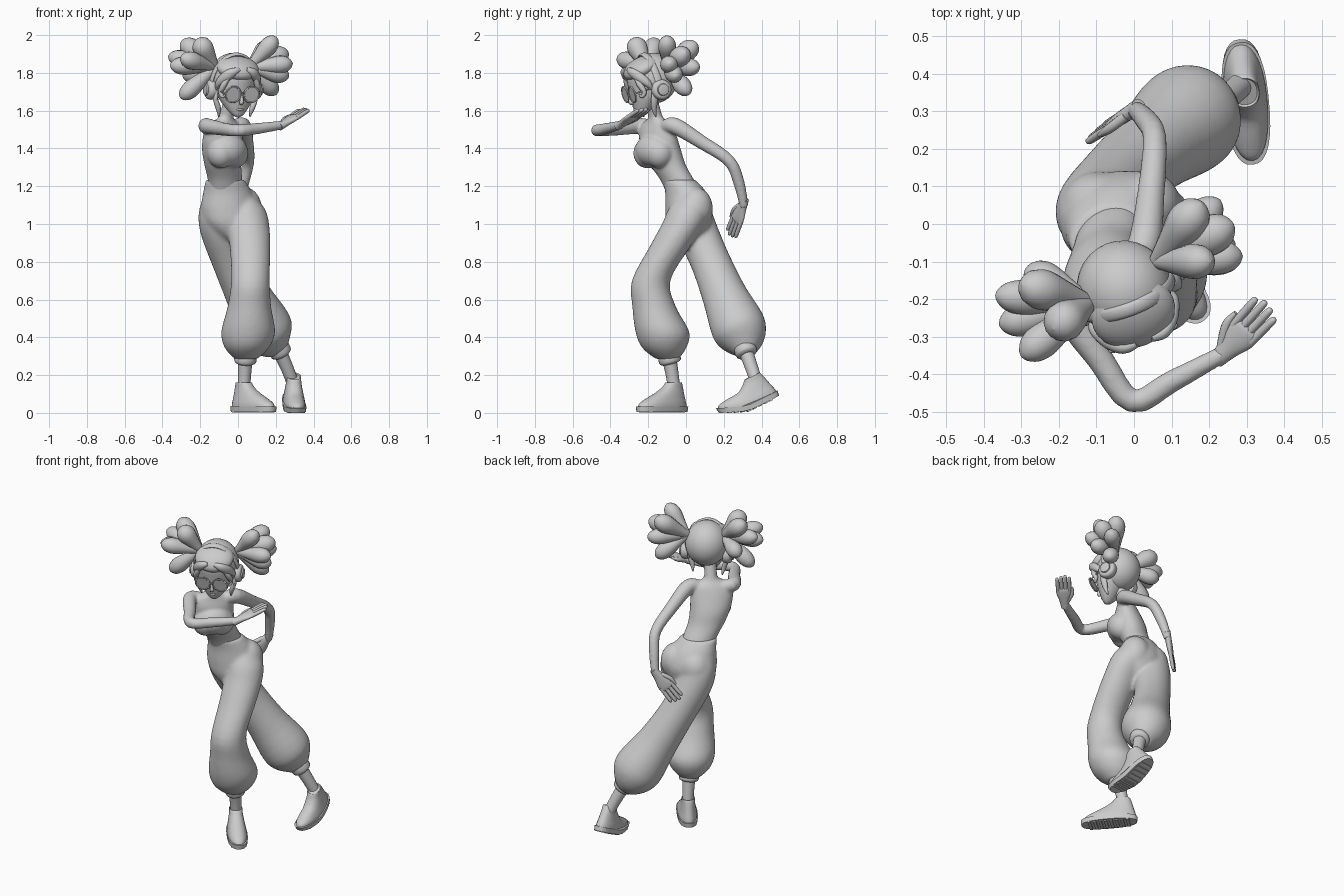
import bpy, bmesh, math
from mathutils import Vector, Matrix, Euler

old = bpy.data.objects.get("Cube")
if old:
    bpy.data.objects.remove(old)

grey = bpy.data.materials.new("plain grey")
grey.use_nodes = True
COLOR = (0.6, 0.6, 0.6, 1)
grey.diffuse_color = COLOR
grey.node_tree.nodes["Principled BSDF"].inputs["Base Color"].default_value = COLOR


def yaw(deg):
    a = math.radians(deg)
    return Vector((math.cos(a), math.sin(a), 0))


def finish(name, bm, matrix=None, voxel=0, smooth=0):
    """Turn a bmesh into a smooth object, optionally fused by remeshing."""
    bmesh.ops.recalc_face_normals(bm, faces=bm.faces)
    if matrix:
        bm.transform(matrix)
    me = bpy.data.meshes.new(name)
    bm.to_mesh(me)
    bm.free()
    me.materials.append(grey)
    ob = bpy.data.objects.new(name, me)
    bpy.context.collection.objects.link(ob)
    bpy.ops.object.select_all(action='DESELECT')
    ob.select_set(True)
    bpy.context.view_layer.objects.active = ob
    bpy.ops.object.shade_smooth_by_angle(angle=math.radians(50))
    if voxel:
        me.shade_smooth()
        rm = ob.modifiers.new("fuse", 'REMESH')
        rm.mode, rm.voxel_size, rm.use_smooth_shade = 'VOXEL', voxel, True
        sm = ob.modifiers.new("soften", 'SMOOTH')
        sm.factor, sm.iterations = 0.5, smooth
    return ob


def spline(rings, steps):
    """Catmull-Rom through rings of any number of values."""
    p = [rings[0]] + list(rings) + [rings[-1]]
    out = []
    for i in range(1, len(p) - 2):
        for s in range(steps):
            t = s / steps
            out.append([0.5 * (2 * b + (c - a) * t + (2 * a - 5 * b + 4 * c - d) * t * t
                               + (3 * b - a - 3 * c + d) * t ** 3)
                        for a, b, c, d in zip(*p[i - 1:i + 3])])
    return out + [list(rings[-1])]


def loft(bm, rings, side=(1, 0, 0), level=False, steps=4, seg=20, power=1.0):
    """Skin elliptical rings (x, y, z, half width[, half depth]) along a path."""
    rings = [r if len(r) == 5 else (*r, r[3]) for r in rings]
    pts = spline(rings, steps)
    side, loops = Vector(side), []
    for i, p in enumerate(pts):
        c = Vector(p[:3])
        t = Vector((0, 0, 1)) if level else (
            Vector(pts[min(i + 1, len(pts) - 1)][:3]) - Vector(pts[max(i - 1, 0)][:3])).normalized()
        u = (side - t * side.dot(t)).normalized()
        v = t.cross(u)
        ring = []
        for k in range(seg):
            a = math.tau * k / seg
            ca, sa = math.cos(a), math.sin(a)
            ca, sa = (math.copysign(abs(q) ** power, q) for q in (ca, sa))
            ring.append(bm.verts.new(c + u * ca * max(p[3], .001) + v * sa * max(p[4], .001)))
        loops.append(ring)
    for a, b in zip(loops, loops[1:]):
        for k in range(seg):
            n = (k + 1) % seg
            bm.faces.new((a[k], a[n], b[n], b[k]))
    bm.faces.new(loops[0][::-1])
    bm.faces.new(loops[-1])


def ball(bm, c, r, rot=(0, 0, 0)):
    m = Matrix.LocRotScale(Vector(c), Euler(rot), Vector(r))
    bmesh.ops.create_uvsphere(bm, u_segments=28, v_segments=18, radius=1, matrix=m)


def teardrop(bm, root, tip, r):
    a, b = Vector(root), Vector(tip)
    prof = ((0, .4), (.3, .68), (.65, 1), (.85, .86), (.96, .45), (1, .02))
    loft(bm, [(*a.lerp(b, t), r * k) for t, k in prof], (.3, .5, .8), seg=14)


def hand(name, wrist, tip, spread):
    """Palm, four fingers side by side and a thumb."""
    bm = bmesh.new()
    w, d = Vector(wrist), Vector(tip) - Vector(wrist)
    s = Vector(spread)
    s = (s - d * s.dot(d) / d.length_squared).normalized()
    at = lambda t, o: w + d * t + s * o
    loft(bm, [(*at(-.12, 0), .021, .021), (*at(.12, 0), .03, .019),
              (*at(.36, 0), .044, .017), (*at(.52, 0), .043, .013), (*at(.57, 0), .03, .004)], s)
    for i in range(4):
        o = (i - 1.5) * .022
        end = 1.02 - .06 * abs(i - 1.3)
        loft(bm, [(*at(.42, o), .0115), (*at(.72, o * 1.05), .0115),
                  (*at(end - .04, o * 1.1), .0095), (*at(end, o * 1.1), .003)], s, seg=10)
    loft(bm, [(*at(.1, -.018), .014), (*at(.36, -.046), .013), (*at(.58, -.05), .006)], s, seg=10)
    finish(name, bm)


# Torso, neck and arms fused into one body
body = bmesh.new()
turn = yaw(42)
loft(body, [(-.06, 0, 1.13, .10, .08), (-.068, -.045, 1.23, .1, .08), (-.08, -.095, 1.31, .108, .083),
            (-.083, -.13, 1.39, .12, .09), (-.08, -.15, 1.47, .124, .075), (-.075, -.155, 1.525, .108, .055),
            (-.065, -.16, 1.56, .045, .04), (-.055, -.17, 1.6, .037, .037), (-.04, -.185, 1.66, .037, .037)],
     turn, level=True, seg=28)
for c in ((-.09, -.205, 1.375), (-.017, -.14, 1.375)):
    ball(body, c, (.072, .074, .08))
ball(body, (-.045, -.18, 1.39), (.105, .077, .085), (0, 0, math.radians(42)))
loft(body, [(-.13, -.19, 1.51, .037), (-.17, -.24, 1.52, .042), (-.09, -.36, 1.505, .036),
            (-.005, -.472, 1.495, .032), (.1, -.42, 1.505, .03), (.24, -.345, 1.525, .023)], (0, 0, 1))
loft(body, [(-.02, -.11, 1.51, .037), (.025, -.06, 1.52, .044), (.045, .08, 1.435, .037),
            (.055, .228, 1.335, .032), (.03, .28, 1.22, .03), (0, .308, 1.09, .023)], (1, 0, 0))
finish("body", body, voxel=.007, smooth=10)
hand("right_hand", (.235, -.348, 1.525), (.36, -.215, 1.61), (.7, -.7, 0))
hand("left_hand", (0, .305, 1.11), (-.11, .235, .935), (.5, .5, -.6))

# Baggy trousers
pants = bmesh.new()
loft(pants, [(-.069, -.038, 1.235, .104, .084), (-.055, -.002, 1.17, .132, .105), (-.045, .016, 1.08, .155, .122),
             (-.035, .012, 1.0, .14, .113), (-.025, .01, .93, .08, .08), (-.02, .01, .9, .02, .02)],
     yaw(20), level=True, seg=28)
ball(pants, (.035, .05, 1.085), (.09, .092, .11))
ball(pants, (-.095, .048, 1.07), (.1, .092, .11))
loft(pants, [(.02, .015, 1.15, .065), (.04, .01, 1.08, .103), (.052, -.015, 1.0, .113), (.064, -.085, .88, .108),
             (.066, -.185, .7, .102), (.06, -.168, .56, .116), (.054, -.125, .43, .143),
             (.047, -.115, .345, .118), (.042, -.1, .285, .06)], (1, 0, 0), level=True, seg=28)
loft(pants, [(-.09, .015, 1.12, .09), (-.1, .025, 1.06, .108), (-.09, .055, .97, .11), (-.03, .13, .8, .106),
             (.055, .205, .62, .12), (.138, .275, .46, .146), (.177, .306, .385, .121),
             (.215, .325, .325, .058)], (1, 0, 0), seg=28)
finish("trousers", pants, voxel=.01, smooth=10)

# Cuffs and bare ankles
for side_name, top, low, foot in (("left", (.041, -.093, .31), (.038, -.08, .26), (.03, -.06, .1)),
                                  ("right", (.205, .305, .36), (.235, .325, .305), (.3, .385, .13))):
    bm = bmesh.new()
    a, b = Vector(top), Vector(low)
    loft(bm, [(*a, .05), (*a.lerp(b, .3), .059), (*a.lerp(b, .8), .057), (*b, .042)])
    finish(side_name + "_cuff", bm)
    bm = bmesh.new()
    loft(bm, [(*a, .04), (*b.lerp(Vector(foot), .4), .034), (*foot, .033)])
    finish(side_name + "_ankle", bm)

# Shoes with a ridged sole; the trailing foot bends at the toes
for side_name, pos, turn_z, pitch, bend in (("left", (.07, -.113, .006), 40, 0, 0),
                                            ("right", (.295, .362, .028), 6, 26, .4)):
    m = Matrix.Translation(pos) @ Euler((math.radians(pitch), 0, math.radians(turn_z))).to_matrix().to_4x4()
    upper, sole = bmesh.new(), bmesh.new()
    loft(upper, [(0, -.018, .02, .057, .162), (0, -.012, .045, .056, .152), (0, .008, .072, .05, .124),
                 (0, .034, .1, .044, .09), (0, .054, .13, .039, .062), (0, .062, .155, .038, .045),
                 (0, .062, .15, .032, .038)], level=True, seg=28, power=.9)
    loft(sole, [(0, -.018, 0, .058, .164), (0, -.018, .028, .061, .168)], level=True, seg=32, steps=1, power=.8)
    for i in range(8):
        bmesh.ops.create_cube(sole, size=1, matrix=Matrix.LocRotScale(
            Vector((0, -.13 + .032 * i, -.001)), None, Vector((.09, .018, .008))))
    for part, bm in (("_shoe", upper), ("_sole", sole)):
        for v in bm.verts:
            v.co.z += bend * max(0, -.04 - v.co.y)
        finish(side_name + part, bm, m)

# Head frame: turned to the left and tipped forward
head = Matrix.Translation((-.022, -.185, 1.75)) @ Euler((math.radians(15), 0, math.radians(21))).to_matrix().to_4x4()

bm = bmesh.new()
loft(bm, [(0, -.1, -.162, .012, .014), (0, -.09, -.148, .035, .034), (0, -.066, -.115, .066, .062),
          (0, -.035, -.06, .1, .094), (0, -.012, 0, .113, .114), (0, -.005, .06, .108, .112),
          (0, 0, .11, .07, .075), (0, 0, .135, .01, .01)], level=True, seg=28)
loft(bm, [(0, -.125, -.03, .006), (0, -.136, -.06, .01), (0, -.138, -.075, .012), (0, -.122, -.085, .006)], seg=10)
ball(bm, (0, -.122, -.115), (.02, .01, .009))
finish("face", bm, head)

# Hair cap, full front, side-swept fringe and loose locks
bm = bmesh.new()
ball(bm, (0, .018, .018), (.126, .13, .134))
ball(bm, (0, -.035, .088), (.114, .1, .054), (.25, 0, 0))
for s in (-1, 1):
    loft(bm, [(.02 * s, -.112, .1, .012), (.055 * s, -.112, .085, .024, .02), (.086 * s, -.092, .055, .028, .022),
              (.108 * s, -.06, .01, .02), (.114 * s, -.045, -.03, .004)], (0, 0, 1), seg=12)
    loft(bm, [(.07 * s, -.108, .065, .008), (.094 * s, -.1, .015, .016), (.106 * s, -.09, -.03, .013),
              (.096 * s, -.106, -.05, .009), (.086 * s, -.114, -.035, .003)], (1, 0, 0), seg=10)
    loft(bm, [(.115 * s, -.03, -.02, .014), (.112 * s, -.045, -.08, .02, .013),
              (.095 * s, -.055, -.13, .014), (.088 * s, -.054, -.175, .003)], (0, 1, 0), seg=10)
finish("hair", bm, head)

# Pigtails made of rounded lobes
for name, root, tips in (
    ("left_pigtail", (.06, -.1, 1.83), ((.18, .055, 1.955), (.265, 0, 1.91), (.29, -.085, 1.85), (.205, -.1, 1.99),
                                        (.23, .065, 1.83), (.205, .015, 1.69), (.27, -.05, 1.78))),
    ("right_pigtail", (-.12, -.21, 1.83), ((-.215, -.28, 1.98), (-.3, -.16, 1.97), (-.37, -.19, 1.89),
                                           (-.3, -.355, 1.88), (-.36, -.27, 1.84), (-.29, -.12, 1.78),
                                           (-.305, -.25, 1.665)))):
    bm = bmesh.new()
    for i, t in enumerate(tips):
        teardrop(bm, root, t, .054 if i < 2 else .047)
    finish(name, bm)

# Headphones
bm = bmesh.new()
arc = [math.pi * i / 12 for i in range(13)]
loft(bm, [(.13 * math.cos(a), -.004, -.02 + .174 * math.sin(a), .019, .009) for a in arc], (0, 1, 0), seg=12)
finish("headband", bm, head)
for s, name in ((-1, "right_ear_cup"), (1, "left_ear_cup")):
    bm = bmesh.new()
    loft(bm, [(s * x, 0, -.04, r) for x, r in ((.105, .05), (.125, .054), (.143, .05), (.15, .04),
                                             (.152, .032), (.16, .03), (.163, .012))], (0, 1, 0), steps=2, seg=28)
    finish(name, bm, head)

# Round glasses: rims, flat lenses, bridge and temples
bm = bmesh.new()
for s in (-1, 1):
    c = Vector((.052 * s, -.138, -.03))
    ring = [c + Vector((.043 * math.cos(a), 0, .043 * math.sin(a))) for a in [math.tau * i / 24 for i in range(25)]]
    loft(bm, [(*p, .0045) for p in ring], (0, 1, 0), steps=1, seg=8)
    loft(bm, [(c.x, c.y + .002, c.z, .042), (c.x, c.y - .002, c.z, .042)], steps=1, seg=28)
    loft(bm, [(.094 * s, -.136, -.025, .004), (.115 * s, -.08, -.02, .004), (.118 * s, -.01, -.02, .004)],
         (0, 0, 1), seg=8)
loft(bm, [(-.012, -.139, -.025, .004), (0, -.143, -.02, .004), (.012, -.139, -.025, .004)], (0, 0, 1), seg=8)
finish("glasses", bm, head)
